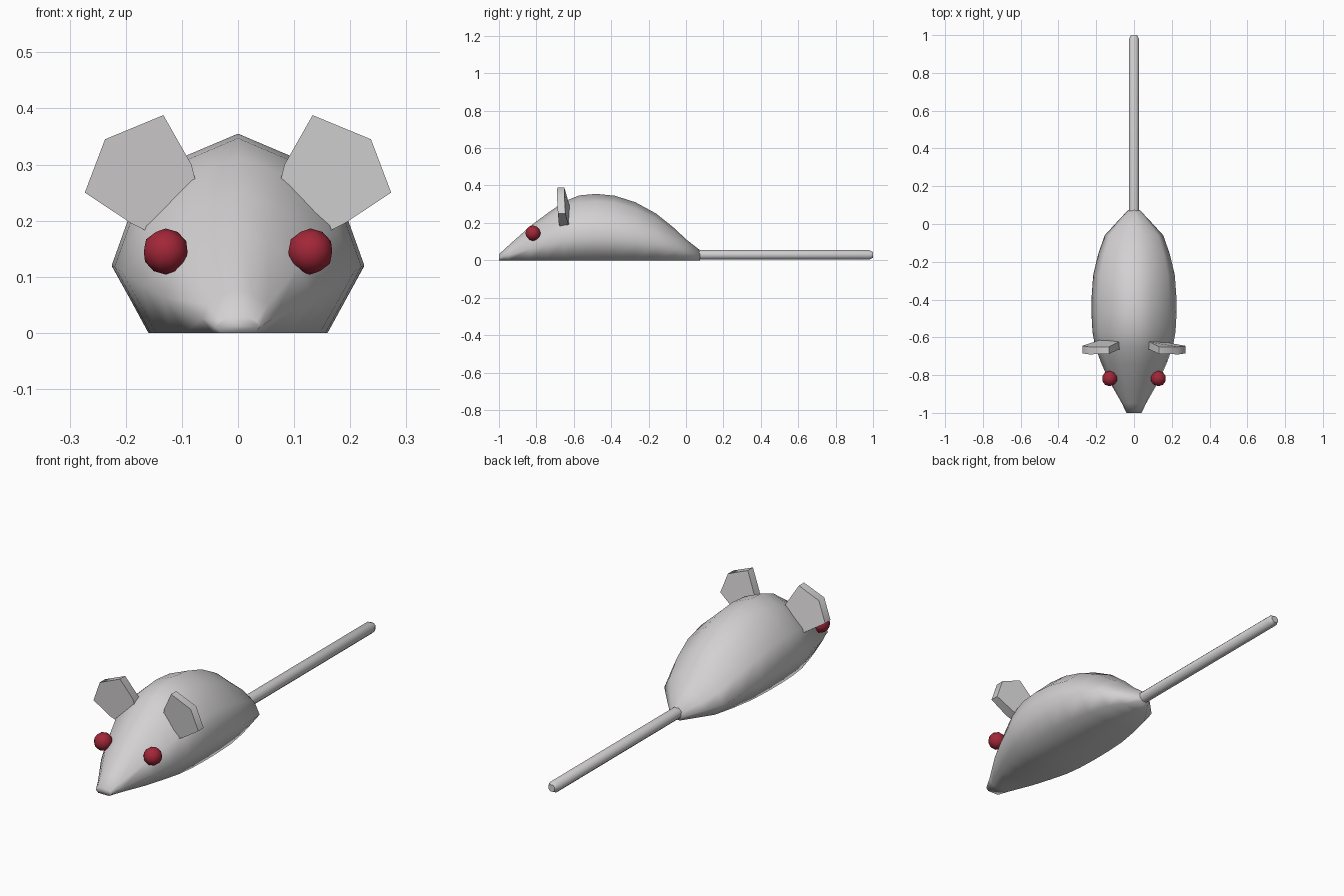
import bpy, bmesh, math
from mathutils import Vector

cube = bpy.data.objects.get("Cube")
if cube:
    bpy.data.objects.remove(cube, do_unlink=True)


def make_material(name, color):
    m = bpy.data.materials.new(name)
    m.use_nodes = True
    m.diffuse_color = (*color, 1)
    bsdf = next(n for n in m.node_tree.nodes if n.type == 'BSDF_PRINCIPLED')
    bsdf.inputs["Base Color"].default_value = (*color, 1)
    bsdf.inputs["Roughness"].default_value = 0.6
    return m


grey = make_material("light_grey", (0.65, 0.635, 0.635))
red = make_material("dark_red", (0.36, 0.02, 0.04))


def finish(bm, name, mat, angle):
    bmesh.ops.recalc_face_normals(bm, faces=bm.faces)
    me = bpy.data.meshes.new(name)
    bm.to_mesh(me)
    bm.free()
    me.materials.append(mat)
    ob = bpy.data.objects.new(name, me)
    bpy.context.collection.objects.link(ob)
    bpy.ops.object.select_all(action='DESELECT')
    ob.select_set(True)
    bpy.context.view_layer.objects.active = ob
    bpy.ops.object.shade_smooth_by_angle(angle=math.radians(angle))
    return ob


def loft(name, rings, mat, angle):
    """Skin a list of closed rings and cap both ends."""
    bm = bmesh.new()
    loops = [[bm.verts.new(p) for p in ring] for ring in rings]
    n = len(loops[0])
    for a, b in zip(loops, loops[1:]):
        for i in range(n):
            j = (i + 1) % n
            bm.faces.new((a[i], a[j], b[j], b[i]))
    bm.faces.new(loops[0])
    bm.faces.new(loops[-1])
    return finish(bm, name, mat, angle)


# Body: one cross-section scaled along the length (y, half width, height)
half = [(0.71, 0), (1, 0.34), (0.83, 0.64), (0.41, 0.89)]
section = half + [(0, 1)] + [(-x, z) for x, z in reversed(half)]
stations = [(-1, 0.04, 0.032), (-0.95, 0.064, 0.078), (-0.83, 0.132, 0.185),
            (-0.74, 0.172, 0.252), (-0.65, 0.206, 0.315), (-0.57, 0.22, 0.347),
            (-0.48, 0.225, 0.355), (-0.38, 0.224, 0.345), (-0.27, 0.216, 0.31),
            (-0.16, 0.19, 0.25), (-0.06, 0.155, 0.17), (0.0, 0.1, 0.112),
            (0.075, 0.03, 0.054)]
loft("body", [[(x * w, y, z * h) for x, z in section] for y, w, h in stations],
     grey, 80)

# Tail: eight-sided rod with a blunt tapered tip
tail = [(0.03, 0.027), (0.98, 0.027), (1.0, 0.017)]
loft("tail", [[(r * math.cos(math.pi * (k + 0.5) / 4) * 1.05, y,
                0.029 + r * math.sin(math.pi * (k + 0.5) / 4))
               for k in range(8)] for y, r in tail], grey, 50)

# Ears: thin curved pentagonal plates rooted in the head (x, z, front y, back y)
ear = [(0.07, 0.25, -0.66, -0.60), (0.083, 0.30, -0.665, -0.625),
       (0.133, 0.388, -0.688, -0.65), (0.237, 0.345, -0.69, -0.65),
       (0.273, 0.25, -0.685, -0.645), (0.19, 0.195, -0.68, -0.63),
       (0.14, 0.17, -0.67, -0.60)]
for side, s in (("left", 1), ("right", -1)):
    loft(side + "_ear", [[(s * x, f, z) for x, z, f, b in ear],
                         [(s * x, b, z) for x, z, f, b in ear]], grey, 50)

    # Eyes: small low-poly balls half sunk in the head
    bm = bmesh.new()
    bmesh.ops.create_icosphere(bm, subdivisions=2, radius=0.041)
    bmesh.ops.translate(bm, verts=bm.verts, vec=Vector((s * 0.129, -0.818, 0.145)))
    finish(bm, side + "_eye", red, 60)
